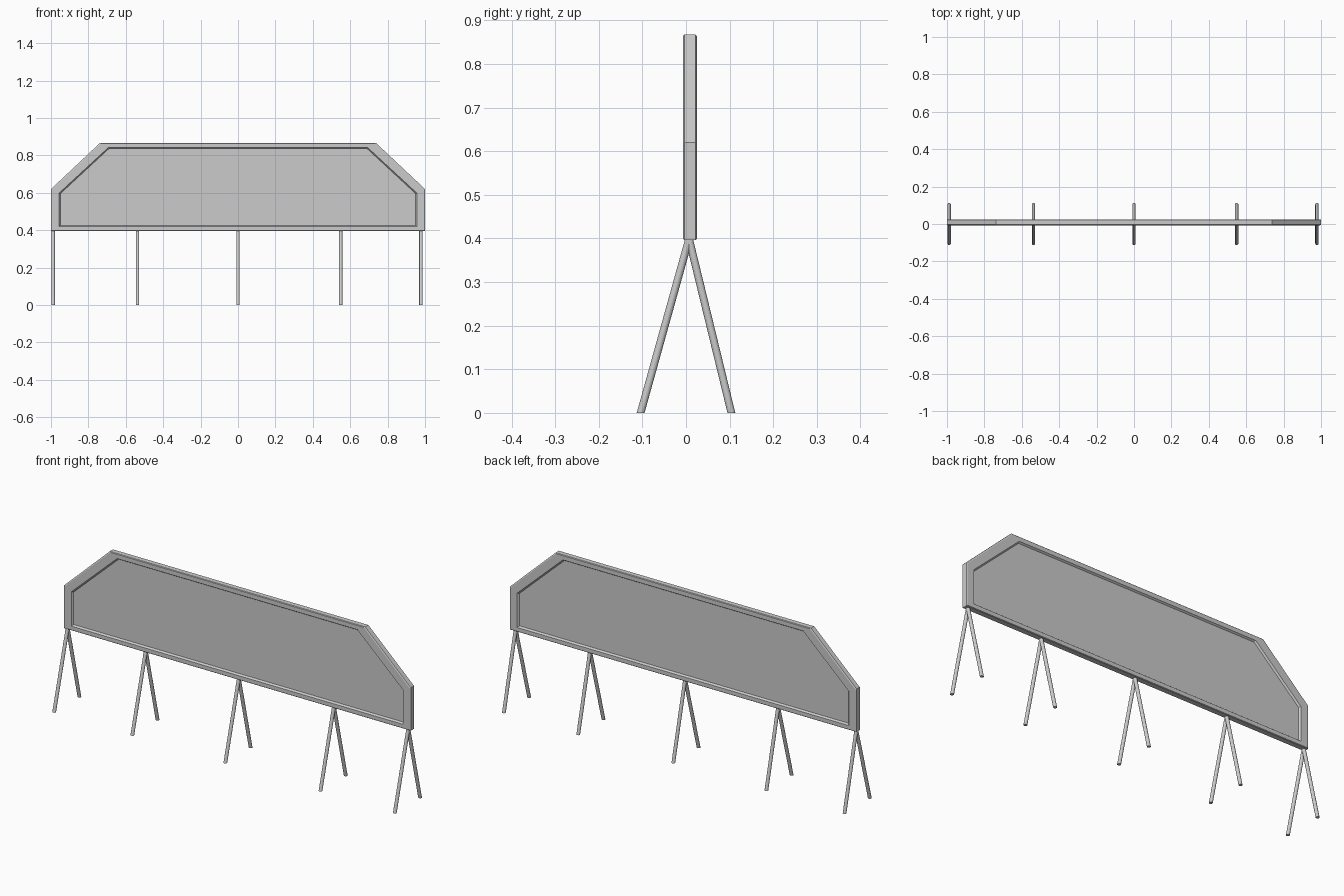
import bpy, bmesh, math

if "Cube" in bpy.data.objects:
    bpy.data.objects.remove(bpy.data.objects["Cube"])

# Half outlines (x, z) of the board, mirrored to full loops
def mirrored(half):
    return half + [(-x, z) for x, z in reversed(half)]

OUTER = mirrored([(1.0, 0.396), (1.0, 0.62), (0.737, 0.867)])
INNER = mirrored([(0.957, 0.419), (0.957, 0.598), (0.693, 0.842)])
LIP = mirrored([(0.950, 0.426), (0.950, 0.595), (0.690, 0.836)])
MID_Y, HALF = 0.009, 0.016


def blend(a, b, t):
    return [(p[0] + (q[0] - p[0]) * t, p[1] + (q[1] - p[1]) * t) for p, q in zip(a, b)]


def loft(name, rings, closed=False, caps=True):
    """Skin a list of 3D point rings."""
    bm = bmesh.new()
    loops = [[bm.verts.new(p) for p in r] for r in rings]
    n = len(rings[0])
    pairs = list(zip(loops, loops[1:]))
    if closed:
        pairs.append((loops[-1], loops[0]))
    for a, b in pairs:
        for i in range(n):
            j = (i + 1) % n
            bm.faces.new((a[i], a[j], b[j], b[i]))
    if caps and not closed:
        bm.faces.new(loops[0])
        bm.faces.new(loops[-1])
    bmesh.ops.recalc_face_normals(bm, faces=bm.faces)
    mesh = bpy.data.meshes.new(name)
    bm.to_mesh(mesh)
    bm.free()
    obj = bpy.data.objects.new(name, mesh)
    bpy.context.collection.objects.link(obj)
    return obj


def at(outline, y):
    return [(x, y, z) for x, z in outline]


# Board frame: bevelled cross-section swept round the outline
shoulder = blend(OUTER, INNER, 0.12)
front = [(OUTER, HALF - 0.003), (shoulder, HALF), (INNER, HALF), (LIP, HALF - 0.009)]
section = [at(o, MID_Y - d) for o, d in front]
section += [at(o, MID_Y + d) for o, d in reversed(front)]
loft("board_frame", section, closed=True)

# Recessed board panel
panel = blend(LIP, OUTER, 0.2)
loft("board_panel", [at(panel, MID_Y - 0.007), at(panel, MID_Y + 0.007)])

# Splayed round legs in pairs, cut level with the floor
def leg(name, x, side):
    def ring(y, z):
        return [(x + 0.009 * math.cos(a), y + 0.009 * math.sin(a), z)
                for a in (2 * math.pi * k / 16 for k in range(16))]
    obj = loft(name, [ring(side * 0.104, 0), ring(0.007, 0.399)])
    bpy.ops.object.select_all(action='DESELECT')
    obj.select_set(True)
    bpy.context.view_layer.objects.active = obj
    bpy.ops.object.shade_smooth_by_angle(angle=math.radians(40))


for i, x in enumerate((-0.988, -0.537, 0.0, 0.549, 0.978)):
    leg(f"front_leg_{i + 1}", x, -1)
    leg(f"back_leg_{i + 1}", x, 1)
